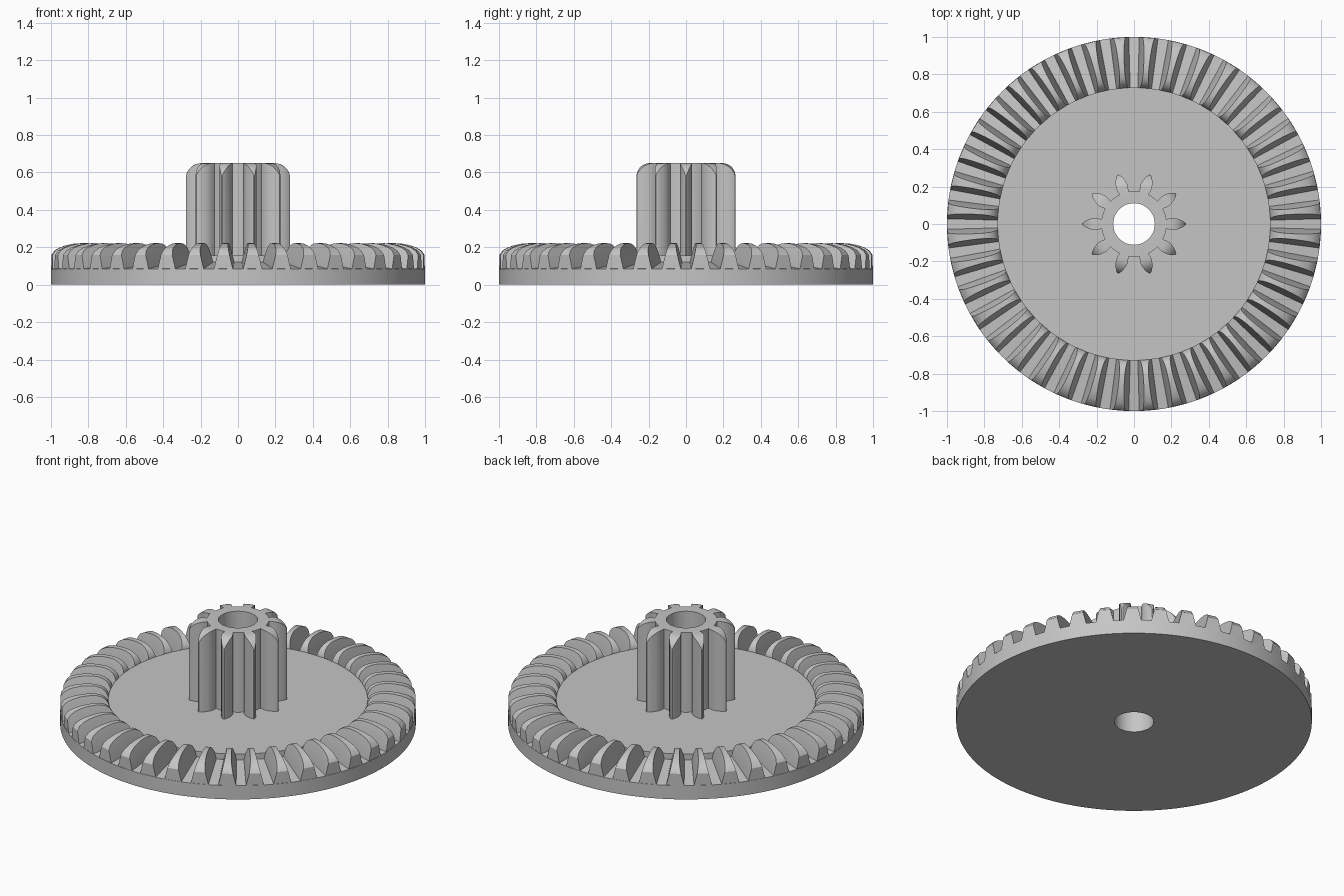
import bpy
import bmesh
from math import sin, cos, pi, radians

if "Cube" in bpy.data.objects:
    bpy.data.objects.remove(bpy.data.objects["Cube"], do_unlink=True)

GREY = (0.56, 0.56, 0.56, 1.0)
grey = bpy.data.materials.new("plain_grey")
grey.diffuse_color = GREY
grey.use_nodes = True
grey.node_tree.nodes["Principled BSDF"].inputs["Base Color"].default_value = GREY

BORE = 0.111
DISC_TOP = 0.156
FLOOR_IN, FLOOR_OUT = 0.12, 0.085
RIM_IN, RIM_OUT = 0.73, 1.0
CROWN_TEETH, PINION_TEETH = 40, 10


def polar(r, a, z):
    return (r * cos(a), r * sin(a), z)


def finish(bm, name):
    bmesh.ops.recalc_face_normals(bm, faces=bm.faces)
    mesh = bpy.data.meshes.new(name)
    bm.to_mesh(mesh)
    bm.free()
    mesh.materials.append(grey)
    obj = bpy.data.objects.new(name, mesh)
    bpy.context.collection.objects.link(obj)
    return obj


def smooth(obj):
    bpy.ops.object.select_all(action="DESELECT")
    obj.select_set(True)
    bpy.context.view_layer.objects.active = obj
    bpy.ops.object.shade_smooth_by_angle(angle=radians(30))


def loft(bm, sections, loop=False):
    """Skin closed sections; cap the ends unless they form a loop."""
    rings = [[bm.verts.new(p) for p in s] for s in sections]
    pairs = list(zip(rings, rings[1:]))
    if loop:
        pairs.append((rings[-1], rings[0]))
    else:
        bm.faces.new(rings[0])
        bm.faces.new(rings[-1])
    for a, b in pairs:
        for i in range(len(a)):
            j = (i + 1) % len(a)
            bm.faces.new((a[i], a[j], b[j], b[i]))


def lathe(name, profile, steps):
    bm = bmesh.new()
    loft(bm, [[polar(r, 2 * pi * k / steps, z) for r, z in profile]
              for k in range(steps)], loop=True)
    return finish(bm, name)


# Wheel disc: raised web, lower sloping rim floor, central bore
disc = lathe("wheel_disc", [(BORE, 0), (RIM_OUT, 0), (RIM_OUT, FLOOR_OUT),
                            (RIM_IN, FLOOR_IN), (RIM_IN, DISC_TOP),
                            (BORE, DISC_TOP)], 240)
smooth(disc)

# Crown teeth: tapered flanks, both ends rounded over
crest = [(0.729, 0.156), (0.735, 0.175), (0.75, 0.197), (0.775, 0.213),
         (0.805, 0.221), (0.84, 0.222), (0.88, 0.219), (0.92, 0.211),
         (0.955, 0.199), (0.983, 0.182), (0.999, 0.158)]


def tooth_section(r, top, mid):
    floor = FLOOR_IN + (FLOOR_OUT - FLOOR_IN) * (r - RIM_IN) / (RIM_OUT - RIM_IN)
    half_base = pi * r / CROWN_TEETH - 0.028 * r
    half_top = half_base - 0.24 * (top - floor)
    low, wide, slim = floor - 0.03, half_base / r, half_top / r
    return [polar(r, mid - wide, low), polar(r, mid - wide, floor),
            polar(r, mid - slim, top), polar(r, mid + slim, top),
            polar(r, mid + wide, floor), polar(r, mid + wide, low)]


bm = bmesh.new()
for k in range(CROWN_TEETH):
    mid = 2 * pi * (k + 0.5) / CROWN_TEETH
    loft(bm, [tooth_section(r, z, mid) for r, z in crest])
smooth(finish(bm, "crown_teeth"))

# Pinion: leaf-shaped teeth around a hub
ROOT = 0.175
leaf = [(ROOT, 0.025), (0.195, 0.03), (0.215, 0.032), (0.235, 0.028),
        (0.255, 0.02), (0.268, 0.012), (0.277, 0.004)]
outline = []
for k in range(PINION_TEETH):
    mid = 2 * pi * k / PINION_TEETH
    outline += [(r, mid - w / r) for r, w in leaf]
    outline += [(r, mid + w / r) for r, w in reversed(leaf)]
    outline += [(ROOT, mid + pi / PINION_TEETH + d) for d in (-0.08, 0, 0.08)]
bm = bmesh.new()
loft(bm, [[polar(r, a, z) for r, a in outline] for z in (0.1, 0.7)])
pinion = finish(bm, "pinion")

# Turned envelope rounds the pinion's top and opens its bore
TOP, ROUND, TIP = 0.65, 0.085, 0.28
shoulder = [(TIP - ROUND + ROUND * cos(a), TOP - ROUND + ROUND * sin(a))
            for a in (pi / 2 * i / 8 for i in range(9))]
envelope = lathe("pinion_envelope", [(BORE, 0.15), (TIP, 0.15)] + shoulder
                 + [(BORE, TOP)], 96)
cut = pinion.modifiers.new("turned_shape", "BOOLEAN")
cut.operation = "INTERSECT"
cut.solver = "EXACT"
cut.object = envelope
bpy.context.view_layer.objects.active = pinion
bpy.ops.object.modifier_apply(modifier=cut.name)
bpy.data.objects.remove(envelope, do_unlink=True)
smooth(pinion)
